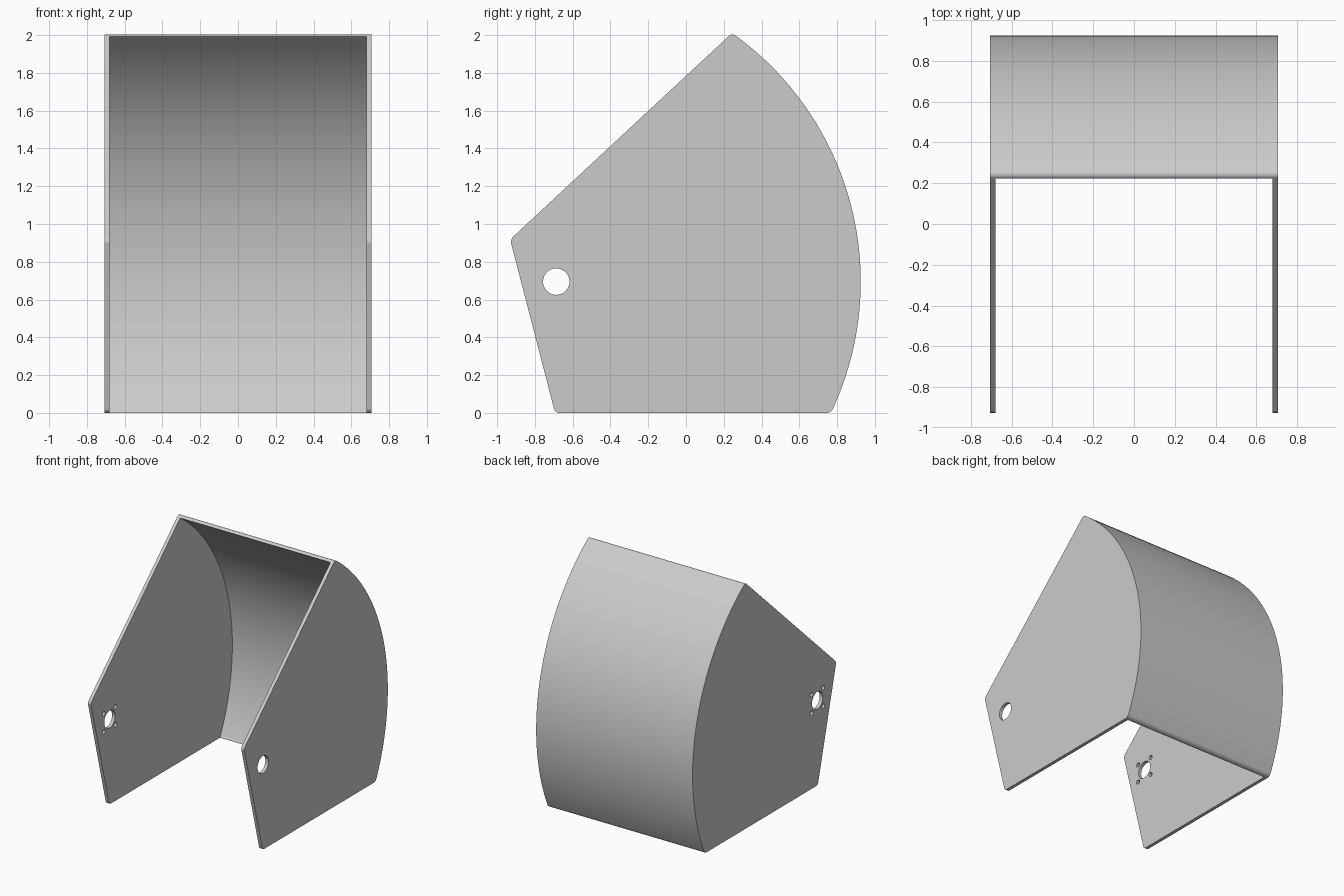
import bpy, bmesh
from math import atan2, cos, sin, sqrt, pi
from mathutils import Matrix, Vector

if "Cube" in bpy.data.objects:
    bpy.data.objects.remove(bpy.data.objects["Cube"])

HALF_W, WALL = 0.707, 0.028
PIVOT_Y, PIVOT_Z, RADIUS = -0.687, 0.695, 1.612
FRONT_FOOT, FRONT_TIP = (-0.693, 0.0), (-0.931, 0.918)
TOP = (0.243, 2.01)

grey = bpy.data.materials.new("light grey")
grey.use_nodes = True
grey.diffuse_color = (0.6, 0.6, 0.6, 1)
grey.node_tree.nodes["Principled BSDF"].inputs["Base Color"].default_value = (0.6, 0.6, 0.6, 1)


def add_object(name, bm):
    mesh = bpy.data.meshes.new(name)
    bmesh.ops.recalc_face_normals(bm, faces=bm.faces)
    bm.to_mesh(mesh)
    bm.free()
    mesh.materials.append(grey)
    obj = bpy.data.objects.new(name, mesh)
    bpy.context.collection.objects.link(obj)
    return obj


def cylinder_x(name, x, y, z, radius, length, sides):
    """Cylinder lying along x."""
    bm = bmesh.new()
    place = Matrix.Translation((x, y, z)) @ Matrix.Rotation(pi / 2, 4, "Y")
    bmesh.ops.create_cone(bm, cap_ends=True, segments=sides, radius1=radius,
                          radius2=radius, depth=length, matrix=place)
    return add_object(name, bm)


# Solid side profile: straight front and base, back arc centred on the pivot
low = atan2(-PIVOT_Z, sqrt(RADIUS ** 2 - PIVOT_Z ** 2))
high = atan2(TOP[1] - PIVOT_Z, TOP[0] - PIVOT_Y)
STEPS = 48
profile = [FRONT_TIP, FRONT_FOOT]
for i in range(STEPS + 1):
    a = low + (high - low) * i / STEPS
    profile.append((PIVOT_Y + RADIUS * cos(a), PIVOT_Z + RADIUS * sin(a)))

bm = bmesh.new()
side = bm.faces.new([bm.verts.new((-HALF_W, y, z)) for y, z in profile])
ext = bmesh.ops.extrude_face_region(bm, geom=[side])
bmesh.ops.translate(bm, vec=(2 * HALF_W, 0, 0),
                    verts=[g for g in ext["geom"] if isinstance(g, bmesh.types.BMVert)])
bmesh.ops.recalc_face_normals(bm, faces=bm.faces)

# Round the four profile corners
corners = [e for e in bm.edges
           if abs(e.verts[0].co.x - e.verts[1].co.x) > HALF_W and e.calc_face_angle() > 0.5]
bmesh.ops.bevel(bm, geom=corners, offset=0.022, offset_type="OFFSET",
                segments=6, profile=0.5, affect="EDGES")
shell = add_object("curved_guard", bm)

# Hollow interior, pivot hole through both cheeks, four screw holes in one cheek
cutters = [
    cylinder_x("interior_cutter", 0, PIVOT_Y, PIVOT_Z, RADIUS - WALL, 2 * (HALF_W - WALL), 216),
    cylinder_x("pivot_cutter", 0, PIVOT_Y, PIVOT_Z, 0.07, 2, 48),
]
for sy in (-1, 1):
    for sz in (-1, 1):
        cutters.append(cylinder_x("screw_cutter", -HALF_W, PIVOT_Y + sy * 0.075,
                                  PIVOT_Z + sz * 0.075, 0.018, 0.2, 24))

bpy.ops.object.select_all(action="DESELECT")
bpy.context.view_layer.objects.active = shell
shell.select_set(True)
for cutter in cutters:
    cutter.hide_render = True
    mod = shell.modifiers.new("cut", "BOOLEAN")
    mod.operation, mod.solver, mod.object = "DIFFERENCE", "EXACT", cutter
    bpy.ops.object.modifier_apply(modifier=mod.name)
    bpy.data.objects.remove(cutter)

# Smooth curves, crisp plate edges
bpy.ops.object.shade_smooth_by_angle(angle=0.5)
weighted = shell.modifiers.new("flat_plates", "WEIGHTED_NORMAL")
weighted.keep_sharp = True
